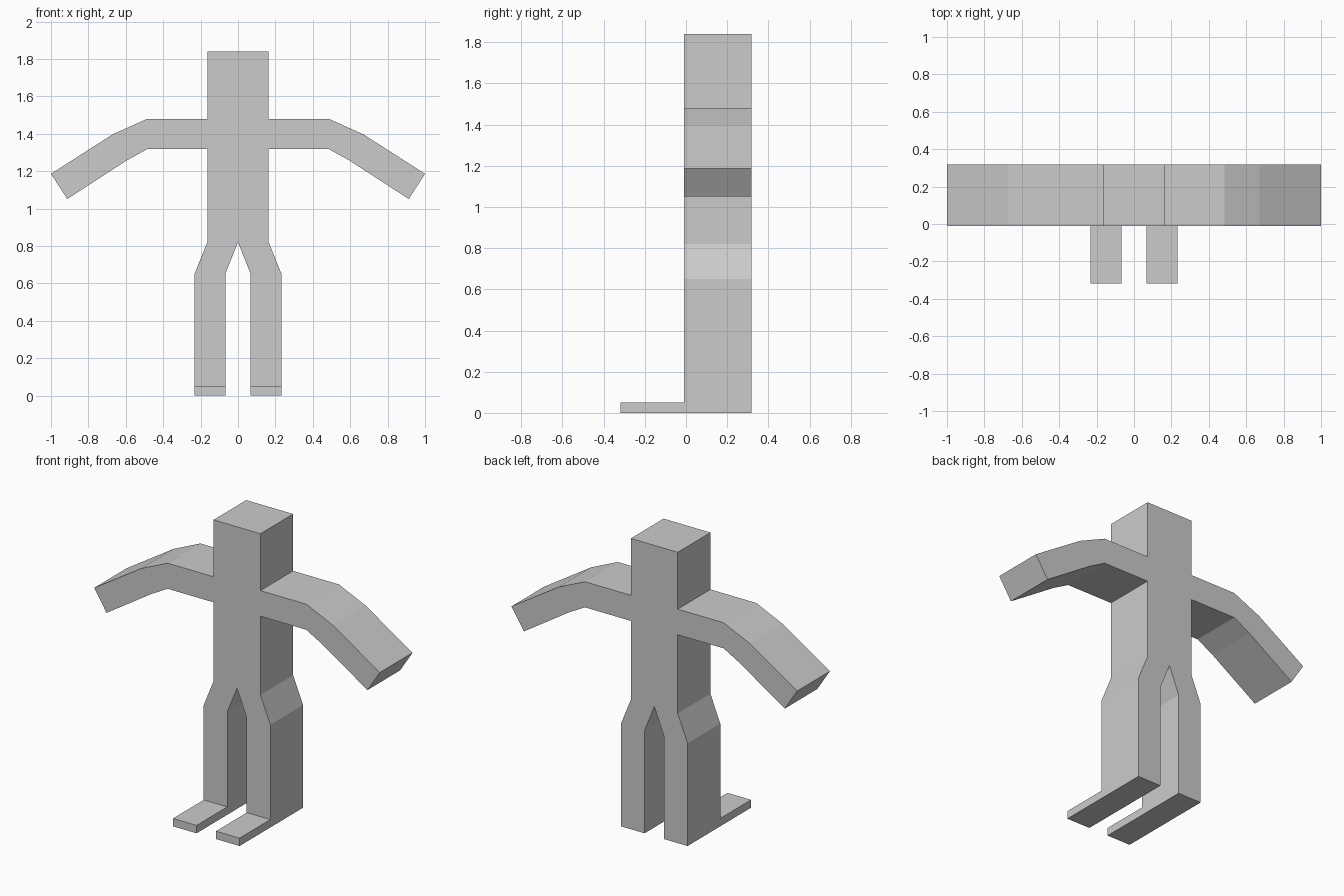
import bpy, bmesh
from mathutils import Vector

if "Cube" in bpy.data.objects:
    bpy.data.objects.remove(bpy.data.objects["Cube"])

FRONT, BACK, TOE = -0.01, 0.317, -0.317
SOLE = 0.05

# Right half of the front outline, from head top down to the crotch
half = [(0.164, 1.84), (0.164, 1.48), (0.485, 1.48), (0.67, 1.397), (1.0, 1.186),
        (0.913, 1.051), (0.597, 1.256), (0.485, 1.318), (0.164, 1.318),
        (0.164, 0.82), (0.233, 0.65), (0.233, SOLE), (0.068, SOLE), (0.068, 0.65)]
outline = half + [(0, 0.82)] + [(-x, z) for x, z in reversed(half)]

bm = bmesh.new()


def polygon(points):
    return bm.faces.new([bm.verts.new((x, FRONT, z)) for x, z in points])


# Front of the body, plus the strip of each leg where the foot attaches
polygon(outline)
for s in (-1, 1):
    polygon([(s * 0.068, SOLE), (s * 0.233, SOLE), (s * 0.233, 0), (s * 0.068, 0)])
bmesh.ops.remove_doubles(bm, verts=bm.verts[:], dist=0.0001)

# Thicken the whole figure towards the back
front_faces = bm.faces[:]
back = bmesh.ops.extrude_face_region(bm, geom=front_faces, use_keep_orig=True)
moved = [g for g in back["geom"] if isinstance(g, bmesh.types.BMVert)]
bmesh.ops.translate(bm, verts=moved, vec=Vector((0, BACK - FRONT, 0)))

# Pull the feet forward
bm.faces.ensure_lookup_table()
feet = [f for f in bm.faces
        if all(abs(v.co.y - FRONT) < 0.001 and v.co.z < SOLE + 0.001 for v in f.verts)]
for f in feet:
    toe = bmesh.ops.extrude_discrete_faces(bm, faces=[f])["faces"][0]
    bmesh.ops.translate(bm, verts=toe.verts[:], vec=Vector((0, TOE - FRONT, 0)))
bmesh.ops.remove_doubles(bm, verts=bm.verts[:], dist=0.0001)
bmesh.ops.recalc_face_normals(bm, faces=bm.faces[:])

mesh = bpy.data.meshes.new("figure")
bm.to_mesh(mesh)
bm.free()
figure = bpy.data.objects.new("figure", mesh)
bpy.context.collection.objects.link(figure)

# Single plain grey
grey = bpy.data.materials.new("light grey")
grey.diffuse_color = (0.6, 0.6, 0.6, 1)
grey.use_nodes = True
grey.node_tree.nodes["Principled BSDF"].inputs["Base Color"].default_value = grey.diffuse_color
mesh.materials.append(grey)
